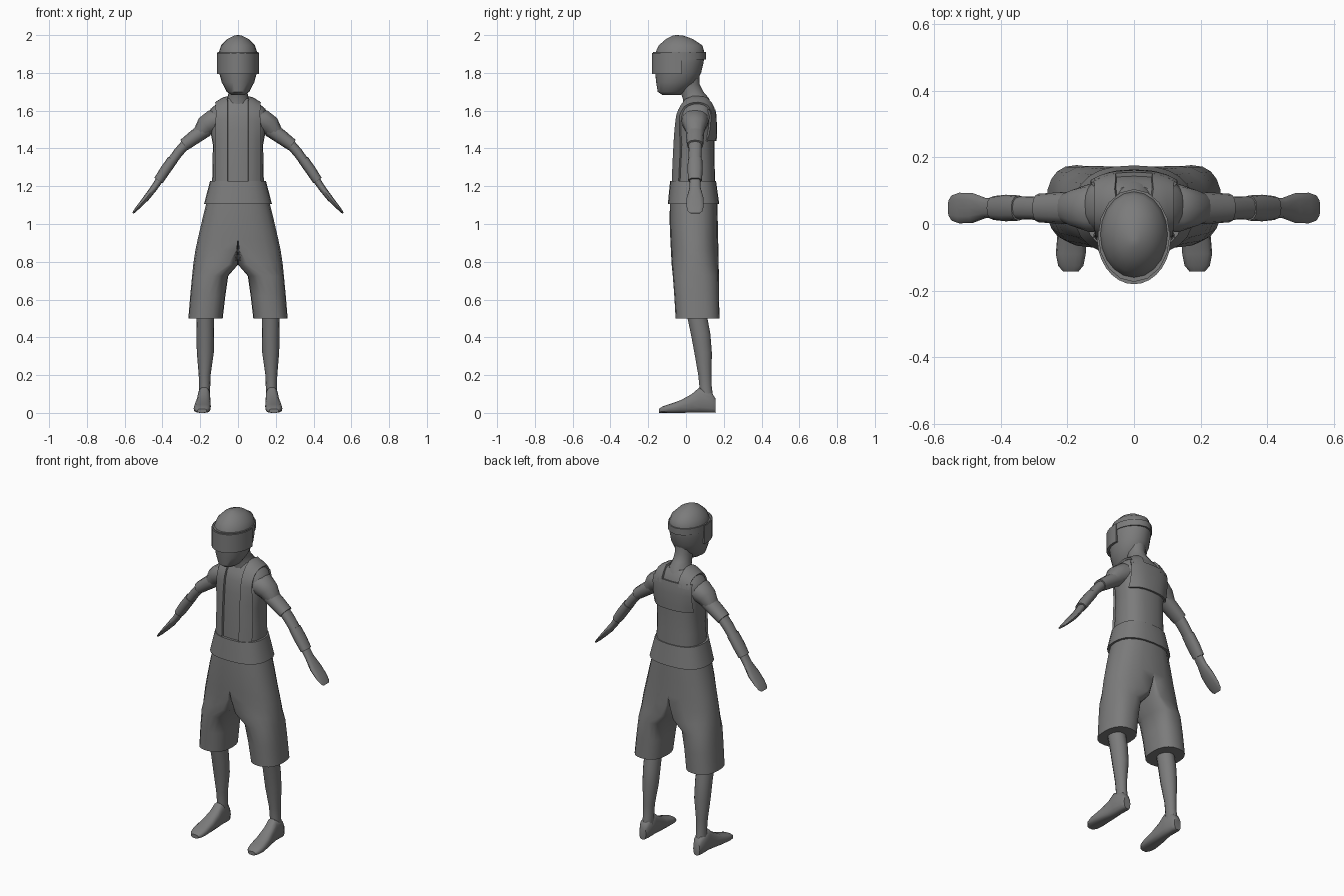
import bpy
import bmesh
import math
from mathutils import Vector
from mathutils.bvhtree import BVHTree

cube = bpy.data.objects.get("Cube")
if cube:
    bpy.data.objects.remove(cube, do_unlink=True)

grey = bpy.data.materials.new("plain grey")
grey.use_nodes = True
grey.diffuse_color = (0.2, 0.2, 0.2, 1)
grey.node_tree.nodes["Principled BSDF"].inputs["Base Color"].default_value = (0.2, 0.2, 0.2, 1)


def loft(name, rings, closed=False, angle=40, seam=False):
    """Skin a list of equal-length rings; seam drops faces on the x = 0 plane."""
    bm = bmesh.new()
    rows = [[bm.verts.new(p) for p in ring] for ring in rings]
    pairs = list(zip(rows, rows[1:])) + ([(rows[-1], rows[0])] if closed else [])
    n = len(rows[0])
    for a, b in pairs:
        for i in range(n):
            j = (i + 1) % n
            bm.faces.new((a[i], a[j], b[j], b[i]))
    if not closed:
        bm.faces.new(rows[0])
        bm.faces.new(rows[-1])
    bmesh.ops.recalc_face_normals(bm, faces=bm.faces)
    if seam:
        flat = [f for f in bm.faces if all(abs(v.co.x) < 1e-4 for v in f.verts)]
        bmesh.ops.delete(bm, geom=flat, context='FACES')
    mesh = bpy.data.meshes.new(name)
    bm.to_mesh(mesh)
    bm.free()
    mesh.materials.append(grey)
    obj = bpy.data.objects.new(name, mesh)
    bpy.context.collection.objects.link(obj)
    bpy.ops.object.select_all(action='DESELECT')
    obj.select_set(True)
    bpy.context.view_layer.objects.active = obj
    bpy.ops.object.shade_smooth_by_angle(angle=math.radians(angle))
    return obj


def circle(count, power=2.0):
    """Points of a unit superellipse."""
    pts = []
    for i in range(count):
        t = math.tau * i / count
        c, s = round(math.cos(t), 6), round(math.sin(t), 6)
        pts.append((math.copysign(abs(c) ** (2 / power), c),
                    math.copysign(abs(s) ** (2 / power), s)))
    return pts


def upright(rows, count=16, power=2.0):
    """Rings from (z, half width, front y, back y)."""
    return [[Vector((rx * c, (f + b) / 2 + (b - f) / 2 * s, z)) for c, s in circle(count, power)]
            for z, rx, f, b in rows]


def limb(rows, side, count=12, y=0.048):
    """Rings square to an arm path from (x, z, thickness radius, depth radius)."""
    rings = []
    for i, (x, z, r, d) in enumerate(rows):
        p, q = rows[max(i - 1, 0)], rows[min(i + 1, len(rows) - 1)]
        t = Vector((q[0] - p[0], q[1] - p[1])).normalized()
        rings.append([Vector((side * (x - t.y * r * c), y + d * s, z + t.x * r * c))
                      for c, s in circle(count, 2.3)])
    return rings


# Torso, neck and head
torso = loft("torso", upright([
    (1.18, .138, -.07, .155), (1.30, .135, -.066, .152), (1.42, .133, -.06, .15),
    (1.50, .148, -.053, .152), (1.57, .158, -.044, .15), (1.61, .145, -.03, .143),
    (1.64, .108, -.012, .13), (1.665, .065, 0, .115)], 24, 2.5))
loft("neck", upright([(1.62, .085, -.015, .135), (1.665, .057, -.017, .122), (1.70, .049, -.03, .092),
                      (1.74, .049, -.045, .072), (1.80, .06, -.06, .07)]))
loft("head", upright([
    (1.683, .035, -.125, -.03), (1.70, .06, -.15, 0), (1.75, .086, -.158, .055), (1.80, .1, -.163, .08),
    (1.85, .104, -.168, .092), (1.90, .104, -.165, .1), (1.945, .09, -.145, .087),
    (1.98, .055, -.105, .035), (1.997, .02, -.07, -.015), (2.0, .004, -.053, -.045)], 20))

# Face visor and the band round the head
def shell(name, low, high, rx, front, back, first, last, closed=False):
    mid, ry = (front + back) / 2, (back - front) / 2
    rings = []
    steps = 16
    for i in range(steps + (not closed)):
        t = math.radians(first + (last - first) * i / steps)
        rings.append([Vector(((rx - d) * math.cos(t), mid + (ry - d) * math.sin(t), z))
                      for d, z in ((0, low), (0, high), (.014, high), (.014, low))])
    loft(name, rings, closed)

shell("visor", 1.795, 1.905, .111, -.181, .1, 172, 368)
shell("head_band", 1.872, 1.91, .108, -.174, .105, 0, 360, True)

# Shoulder straps and back panel, laid over the torso
tree = BVHTree.FromPolygons([v.co for v in torso.data.vertices],
                            [p.vertices for p in torso.data.polygons])

def draped(name, xs, rays):
    rings = []
    for y, z, dy, dz in rays:
        under, over = [], []
        for x in xs:
            way = Vector((0, dy, dz)).normalized()
            hit, normal, _, _ = tree.ray_cast(Vector((x, y, z)), way)
            if hit is None:
                continue
            if normal.dot(way) > 0:
                normal = -normal
            under.append(hit - normal * .008)
            over.append(hit + normal * .012)
        if len(over) == len(xs):
            rings.append(under + over[::-1])
    loft(name, rings)

def spread(a, b, n):
    return [a + (b - a) * i / (n - 1) for i in range(n)]

strap_path = [(-1, z, 1, 0) for z in spread(1.225, 1.55, 7)]
for a in spread(165, 20, 10):
    dy, dz = math.cos(math.radians(a)), math.sin(math.radians(a))
    strap_path.append((.055 + dy, 1.55 + dz, -dy, -dz))
for side, label in ((1, "left"), (-1, "right")):
    draped(label + "_strap", [side * x for x in spread(.053, .113, 4)], strap_path)
draped("back_panel", spread(-.122, .122, 11), [(1, z, -1, 0) for z in spread(1.44, 1.605, 6)])

# Flared waistband
loft("waistband", upright([(1.105, .18, -.096, .176), (1.17, .163, -.09, .167),
                           (1.228, .148, -.084, .159)], 24, 2.5))

# Shorts: one half with a leg, mirrored; rows are z, inner x, middle x, outer x, front y, back y
half = []
for z, xi, xm, xo, f, b in [
        (1.12, 0, 0, .165, -.085, .165), (1.02, 0, 0, .19, -.087, .168), (.92, 0, 0, .213, -.083, .17),
        (.86, 0, .012, .226, -.08, .172), (.785, 0, .05, .237, -.076, .173),
        (.725, .052, .13, .243, -.07, .174), (.62, .067, .155, .253, -.062, .175),
        (.5, .081, .172, .263, -.055, .177)]:
    half.append([Vector((xm + (xo - xm if c > 0 else xm - xi) * c, (f + b) / 2 + (b - f) / 2 * s, z))
                 for c, s in circle(20, 2.4)])
shorts = loft("shorts", half, seam=True, angle=50)
mirror = shorts.modifiers.new("mirror", 'MIRROR')
mirror.use_clip = True

for side, label in ((1, "left"), (-1, "right")):
    # Arms
    loft(label + "_shoulder", limb([
        (.08, 1.55, .055, .075), (.135, 1.545, .06, .072), (.17, 1.52, .055, .06),
        (.205, 1.48, .036, .045)], side))
    loft(label + "_sleeve_cuff", limb([(.168, 1.503, .041, .05), (.23, 1.46, .038, .047),
                                       (.286, 1.418, .033, .043)], side))
    loft(label + "_forearm", limb([(.27, 1.43, .027, .036), (.315, 1.38, .026, .035),
                                   (.37, 1.305, .024, .033)], side))
    loft(label + "_wrist_band", limb([(.346, 1.34, .028, .038), (.385, 1.285, .028, .04),
                                      (.421, 1.23, .026, .036)], side))
    loft(label + "_hand", limb([
        (.41, 1.243, .02, .028), (.445, 1.19, .018, .03), (.485, 1.138, .016, .045),
        (.525, 1.093, .011, .046), (.548, 1.067, .007, .038), (.556, 1.057, .004, .025)], side))
    # Lower legs: z, inner x, outer x, front y, back y
    shin = []
    for z, xi, xo, f, b in [(.58, .128, .222, -.01, .1), (.42, .126, .22, .024, .13),
                            (.32, .128, .218, .043, .138), (.2, .145, .208, .064, .136),
                            (.14, .147, .206, .07, .137), (.06, .148, .21, .07, .148)]:
        shin.append([Vector((side * ((xi + xo) / 2 + (xo - xi) / 2 * c), (f + b) / 2 + (b - f) / 2 * s, z))
                     for c, s in circle(14)])
    loft(label + "_shin", shin)
    # Feet: y, x, half width, height
    foot = []
    for y, x, w, h in [(.157, .18, .022, .075), (.135, .18, .033, .11), (.07, .18, .034, .135),
                       (.03, .182, .037, .1), (-.03, .187, .043, .067), (-.09, .19, .045, .046),
                       (-.125, .19, .038, .034), (-.142, .19, .024, .022)]:
        foot.append([Vector((side * (x + w * c), y, h / 2 * (1 + s))) for c, s in circle(14, 2.8)])
    loft(label + "_foot", foot)
